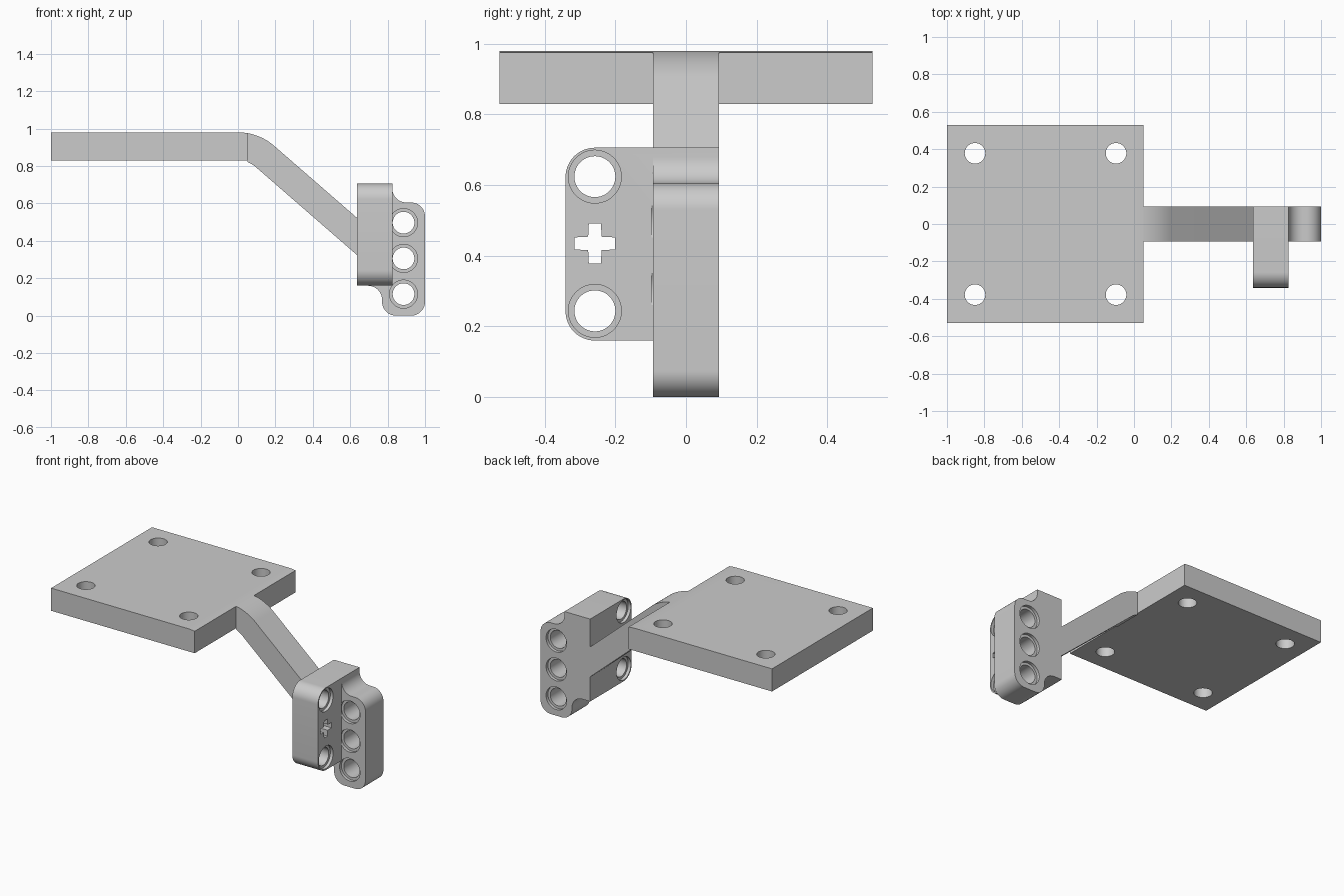
import bpy, bmesh
from math import sin, cos, radians, sqrt, pi

if "Cube" in bpy.data.objects:
    bpy.data.objects.remove(bpy.data.objects["Cube"], do_unlink=True)

grey = bpy.data.materials.new("plain grey")
grey.use_nodes = True
grey.diffuse_color = (0.6, 0.6, 0.6, 1)
grey.node_tree.nodes["Principled BSDF"].inputs["Base Color"].default_value = (0.6, 0.6, 0.6, 1)


def arc(cx, cy, r, start, end, steps=14):
    angles = [radians(start + (end - start) * i / steps) for i in range(steps + 1)]
    return [(cx + r * cos(a), cy + r * sin(a)) for a in angles]


def circle(cx, cy, r):
    return arc(cx, cy, r, 0, 360, 48)[:-1]


def prism(name, points, axis, low, high):
    """Extrude a 2D outline along one axis."""
    place = {"x": lambda a, b, t: (t, a, b),
             "y": lambda a, b, t: (a, t, b),
             "z": lambda a, b, t: (a, b, t)}[axis]
    bm = bmesh.new()
    face = bm.faces.new([bm.verts.new(place(a, b, low)) for a, b in points])
    new = bmesh.ops.extrude_face_region(bm, geom=[face])["geom"]
    moved = [v for v in new if isinstance(v, bmesh.types.BMVert)]
    bmesh.ops.translate(bm, verts=moved, vec=place(0, 0, high - low))
    bmesh.ops.recalc_face_normals(bm, faces=bm.faces)
    mesh = bpy.data.meshes.new(name)
    bm.to_mesh(mesh)
    bm.free()
    mesh.materials.append(grey)
    obj = bpy.data.objects.new(name, mesh)
    bpy.context.collection.objects.link(obj)
    return obj


def combine(target, other, operation="DIFFERENCE"):
    mod = target.modifiers.new("combine", "BOOLEAN")
    mod.operation, mod.object, mod.solver = operation, other, "EXACT"
    bpy.context.view_layer.objects.active = target
    bpy.ops.object.modifier_apply(modifier=mod.name)
    bpy.data.objects.remove(other, do_unlink=True)


def pin_hole(target, a, b, axis, low, high):
    """Through hole with a shallow wider recess at both ends."""
    recess, spare = 0.02, 0.003
    combine(target, prism("cutter", circle(a, b, 0.058), axis, low - 0.02, high + 0.02))
    for start, end in ((low - spare, low + recess), (high - recess, high + spare)):
        combine(target, prism("cutter", circle(a, b, 0.075), axis, start, end))


HALF = 0.094                      # half width of arm and beam
BEND = 0.685                      # height of the bend centre
OUTER, INNER = 0.295, 0.145       # bend radii
TOP, BOTTOM = BEND + OUTER, BEND + INNER
EDGE = 0.052                      # right edge of the plate


def bend_angle(r):
    return 90 - 180 / pi * (EDGE / r)


# Mounting plate with four screw holes
edge_top = BEND + sqrt(OUTER ** 2 - EDGE ** 2)
plate = prism("mounting_plate",
              [(-1, BOTTOM), (EDGE, BOTTOM), (EDGE, edge_top), (0.025, TOP - 0.001),
               (0, TOP), (-1, TOP)], "y", -0.528, 0.528)
for x in (-0.85, -0.096):
    for y in (-0.378, 0.378):
        combine(plate, prism("cutter", circle(x, y, 0.055), "z", 0.7, 1.1))

# Bent arm sloping down to the connector
SLOPE = 49
outer = arc(0, BEND, OUTER, bend_angle(OUTER), SLOPE)
inner = arc(0, BEND, INNER, bend_angle(INNER), SLOPE)


def slide(point, x):
    """Follow the slope from a point to a given x."""
    drop = (x - point[0]) * cos(radians(SLOPE)) / sin(radians(SLOPE))
    return (x, point[1] - drop)


BLOCK_LEFT, BLOCK_RIGHT = 0.637, 0.825
arm = prism("bent_arm", outer + [slide(outer[-1], BLOCK_LEFT), slide(inner[-1], BLOCK_LEFT)]
            + inner[::-1], "y", -HALF, HALF)

# Connector block, rounded along its front edge
R = 0.083
block = prism("connector", [(HALF, 0.16), (HALF, 0.706)]
              + arc(-0.258, 0.706 - R, R, 90, 180)
              + arc(-0.258, 0.16 + R, R, 180, 270), "x", BLOCK_LEFT, BLOCK_RIGHT)

# Side beam with concave fillets where it meets the block
F = 0.075
beam = prism("beam", arc(BLOCK_RIGHT + F, 0.68, F, 180, 270)
             + arc(1 - F, 0.605 - F, F, 90, 0)
             + arc(1 - F, F, F, 0, -90)
             + arc(0.77 + F, F, F, 270, 180)
             + arc(0.77 - F, 0.16 - F, F, 0, 90)
             + [(0.77 - F, 0.3), (0.75, 0.68)], "y", -HALF, HALF)
combine(block, beam, "UNION")

# Pin holes through the beam and the block
for z in (0.115, 0.306, 0.497):
    pin_hole(block, 0.885, z, "y", -HALF, HALF)
for z in (0.244, 0.624):
    pin_hole(block, -0.258, z, "x", BLOCK_LEFT, BLOCK_RIGHT)

# Cross shaped axle hole
w, s = 0.019, 0.057
quarter = [(s, -w * 0.9), (s, w * 0.9), (w, w)]
cross = []
for turn in range(4):
    c, n = cos(turn * pi / 2), sin(turn * pi / 2)
    cross += [(-0.258 + c * a - n * b, 0.435 + n * a + c * b) for a, b in quarter]
combine(block, prism("cutter", cross, "x", 0.6, 0.9))

# Smooth the round faces and keep the edges sharp
for obj in (plate, arm, block):
    bpy.ops.object.select_all(action="DESELECT")
    obj.select_set(True)
    bpy.context.view_layer.objects.active = obj
    bpy.ops.object.shade_smooth_by_angle(angle=radians(30))
